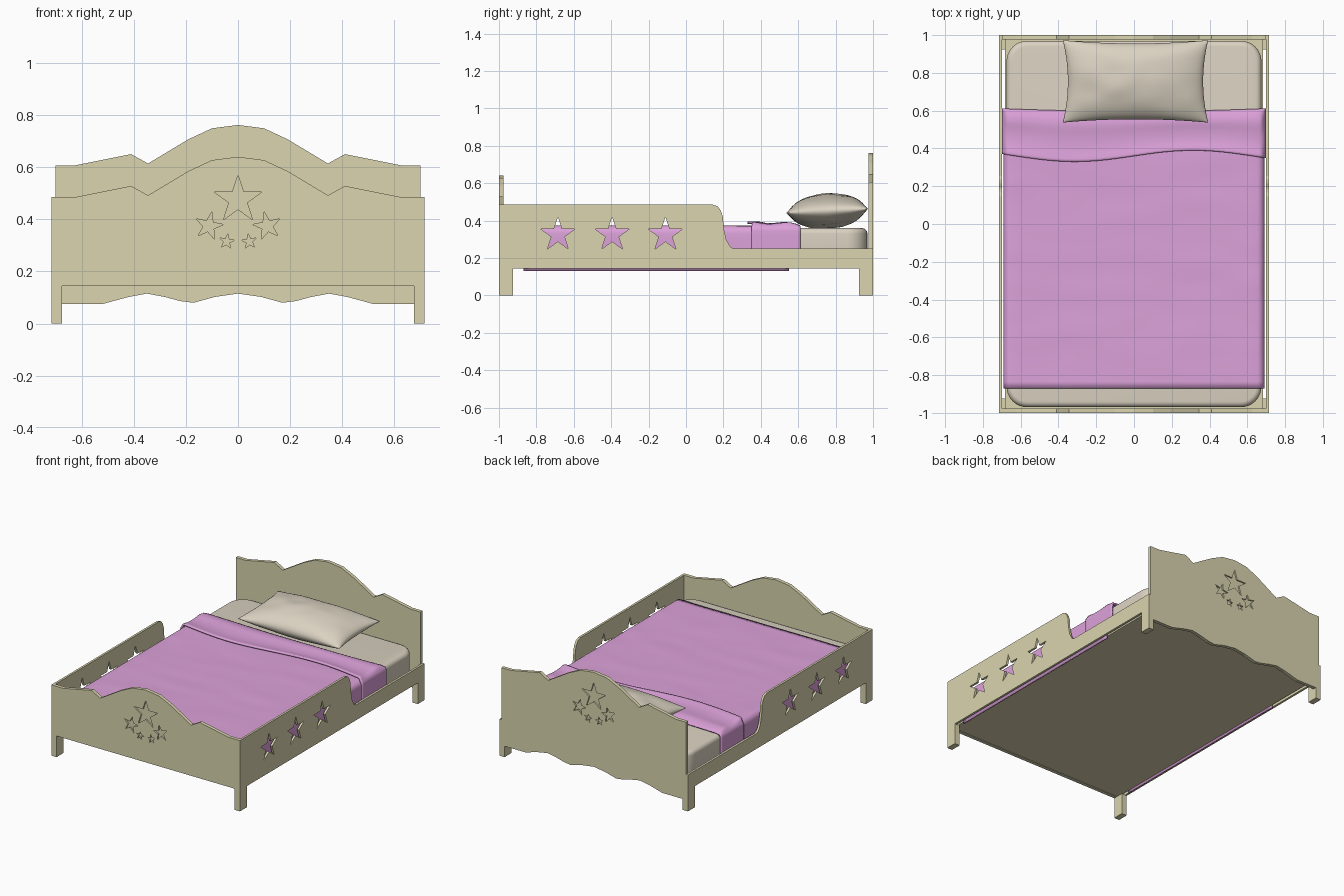
import bpy, bmesh, math
from mathutils import Vector, noise

if "Cube" in bpy.data.objects:
    bpy.data.objects.remove(bpy.data.objects["Cube"])


def material(name, rgb):
    m = bpy.data.materials.new(name)
    m.diffuse_color = (*rgb, 1)
    m.use_nodes = True
    m.node_tree.nodes["Principled BSDF"].inputs["Base Color"].default_value = m.diffuse_color
    return m


WOOD = material("pale_wood", (0.70, 0.66, 0.43))
LINEN = material("linen", (0.71, 0.65, 0.54))
PINK = material("pink_cloth", (0.72, 0.36, 0.70))


def finish(name, bm, mat, smooth=False, recalc=True):
    if recalc:
        bmesh.ops.recalc_face_normals(bm, faces=bm.faces)
    me = bpy.data.meshes.new(name)
    bm.to_mesh(me)
    bm.free()
    for p in me.polygons:
        p.use_smooth = smooth
    me.materials.append(mat)
    ob = bpy.data.objects.new(name, me)
    bpy.context.collection.objects.link(ob)
    return ob


def prism(name, pts, axis, a, b):
    """Extrude a 2D outline (horizontal, z) along x or y from a to b."""
    bm = bmesh.new()
    place = (lambda p, d: (p[0], d, p[1])) if axis == 'y' else (lambda p, d: (d, p[0], p[1]))
    lo = [bm.verts.new(place(p, a)) for p in pts]
    hi = [bm.verts.new(place(p, b)) for p in pts]
    n = len(pts)
    bm.faces.new(lo)
    bm.faces.new(hi[::-1])
    for i in range(n):
        bm.faces.new((lo[i], hi[i], hi[(i + 1) % n], lo[(i + 1) % n]))
    return finish(name, bm, WOOD)


def box(name, x0, x1, y0, y1, z0, z1):
    return prism(name, [(x0, z0), (x1, z0), (x1, z1), (x0, z1)], 'y', y0, y1)


def star(c, z, r, tilt=0):
    return [(c + q * math.cos(t), z + q * math.sin(t)) for k in range(10)
            for q, t in [(r if k % 2 == 0 else r * 0.382, math.radians(90 + tilt + 36 * k))]]


def carve(ob, outlines, axis, a, b):
    for pts in outlines:
        cutter = prism("star_cutter", pts, axis, a, b)
        cutter.hide_render = True
        mod = ob.modifiers.new("star", 'BOOLEAN')
        mod.operation, mod.solver, mod.object = 'DIFFERENCE', 'EXACT', cutter
        bpy.context.view_layer.objects.active = ob
        bpy.ops.object.modifier_apply(modifier=mod.name)
        bpy.data.objects.remove(cutter)


def mirrored(half):
    """Complete a left-half outline that ends on x = 0."""
    return half + [(-x, z) for x, z in half[-2::-1]]


def crest(w, dz):
    return mirrored([(x, z + dz) for x, z in [
        (-w, .485), (-.625, .485), (-.41, .528), (-.345, .492), (-.26, .543),
        (-.19, .585), (-.10, .627), (0, .64)]])


def star_group(dz):
    g = [star(0, .475 + dz, .095)]
    for s in (-1, 1):
        g.append(star(s * .112, .374 + dz, .056, s * 12))
        g.append(star(s * .043, .315 + dz, .030, s * 8))
    return g


# Footboard with stars recessed in the outer face
foot = prism("footboard", crest(.715, 0) + [(.715, .145), (-.715, .145)], 'y', -1, -.976)
carve(foot, star_group(0), 'y', -1.05, -.99)

# Headboard, wavy lower edge between the legs
wave = mirrored([(-.675, .075), (-.52, .075), (-.42, .102), (-.35, .115), (-.28, .102),
                 (-.22, .086), (-.17, .08), (-.09, .102), (0, .115)])
head = prism("headboard", crest(.7, .122) + [(.7, .145), (.675, .145)] + wave[::-1] + [(-.675, .145), (-.7, .145)],
             'y', .976, 1)
carve(head, star_group(.122), 'y', .99, 1.05)

# Side rails with cut-out stars, and legs
rail = [(-.976, .145), (1, .145), (1, .25), (.255, .25), (.235, .262), (.215, .30), (.202, .36),
        (.197, .42), (.187, .452), (.17, .476), (.145, .485), (-.976, .485)]
for s, side in ((-1, "left"), (1, "right")):
    a, b = sorted((s * .7, s * .715))
    ob = prism(side + "_side_rail", rail, 'x', a, b)
    carve(ob, [star(y, .325, .095) for y in (-.685, -.395, -.11)], 'x', a - .05, b + .05)
    a, b = sorted((s * .675, s * .715))
    box(side + "_front_leg", a, b, -1, -.925, 0, .146)
    box(side + "_back_leg", a, b, .925, 1, 0, .146)

# Bed base
box("bed_base", -.684, .684, -.976, .976, .148, .168)

# Mattress: rounded plan corners, then softened top and bottom edges
bm = bmesh.new()
bmesh.ops.create_cube(bm, size=1)
for v in bm.verts:
    v.co = Vector((v.co.x * 1.35, v.co.y * 1.94, .264 + v.co.z * .192))
bmesh.ops.bevel(bm, geom=[e for e in bm.edges if abs(e.verts[0].co.z - e.verts[1].co.z) > .1],
                offset=.11, segments=8, profile=.5, affect='EDGES')
bmesh.ops.bevel(bm, geom=[e for e in bm.edges if abs(e.verts[0].co.z - e.verts[1].co.z) < .01],
                offset=.03, segments=5, profile=.5, affect='EDGES')
finish("mattress", bm, LINEN, True)


def cloth(name, w, top, hem, y0, y1, ny, thick, lift):
    """Sheet draped over the mattress; y0, y1 are functions of x."""
    r = .04
    half = [(-w, hem + (top - r - hem) * k / 6) for k in range(6)]
    half += [(-w + r - r * math.cos(t), top - r + r * math.sin(t))
             for t in [math.pi / 2 * k / 6 for k in range(7)]]
    half += [((-w + r) * (1 - k / 20), top) for k in range(1, 21)]
    path = mirrored(half)
    bm = bmesh.new()
    rows = []
    for i in range(ny + 1):
        row = []
        for x, z in path:
            t = i / ny
            y = y0(x) + (y1(x) - y0(x)) * t
            if z > top - .01:
                z += lift(t) + .003 * noise.noise(Vector((x * 3, y * 8, top * 9)))
            row.append(bm.verts.new((x, y, z)))
        rows.append(row)
    for p, q in zip(rows, rows[1:]):
        for j in range(len(path) - 1):
            bm.faces.new((p[j], p[j + 1], q[j + 1], q[j]))
    ob = finish(name, bm, PINK, True, recalc=False)
    mod = ob.modifiers.new("thickness", 'SOLIDIFY')
    mod.thickness, mod.offset = thick, -1
    return ob


# Blanket and its turned-back fold
cloth("blanket", .691, .373, .132, lambda x: -.87, lambda x: .55, 40, .007, lambda t: 0)
cloth("blanket_fold", .698, .384, .20, lambda x: .36 + .03 * math.sin(5 * x),
      lambda x: .597 + .03 * x * x, 20, .012,
      lambda t: .010 * math.exp(-(t / .18) ** 2) + .008 * math.exp(-((t - .75) / .2) ** 2) - .012 * t ** 8)

# Pillow: two puffed grids welded at a pinched seam
bm = bmesh.new()
N = 32
for s in (-1, 1):
    g = []
    for i in range(N + 1):
        for j in range(N + 1):
            u = math.sin(math.pi * (i / N - .5))
            v = math.sin(math.pi * (j / N - .5))
            x = .385 * u * (1 - .07 * (1 - v * v)) + .008
            y = .755 + .218 * v * (1 - .08 * (1 - u * u))
            puff = max(0, (1 - u * u) * (1 - v * v)) ** .5
            h = .093 * puff * (1 + .10 * noise.noise(Vector((u * 3, v * 2, s))))
            g.append(bm.verts.new((x, y, .452 + .05 * (y - .755) + s * h)))
    for i in range(N):
        for j in range(N):
            k = i * (N + 1) + j
            bm.faces.new((g[k], g[k + N + 1], g[k + N + 2], g[k + 1]))
bmesh.ops.remove_doubles(bm, verts=bm.verts, dist=.0002)
finish("pillow", bm, LINEN, True)
